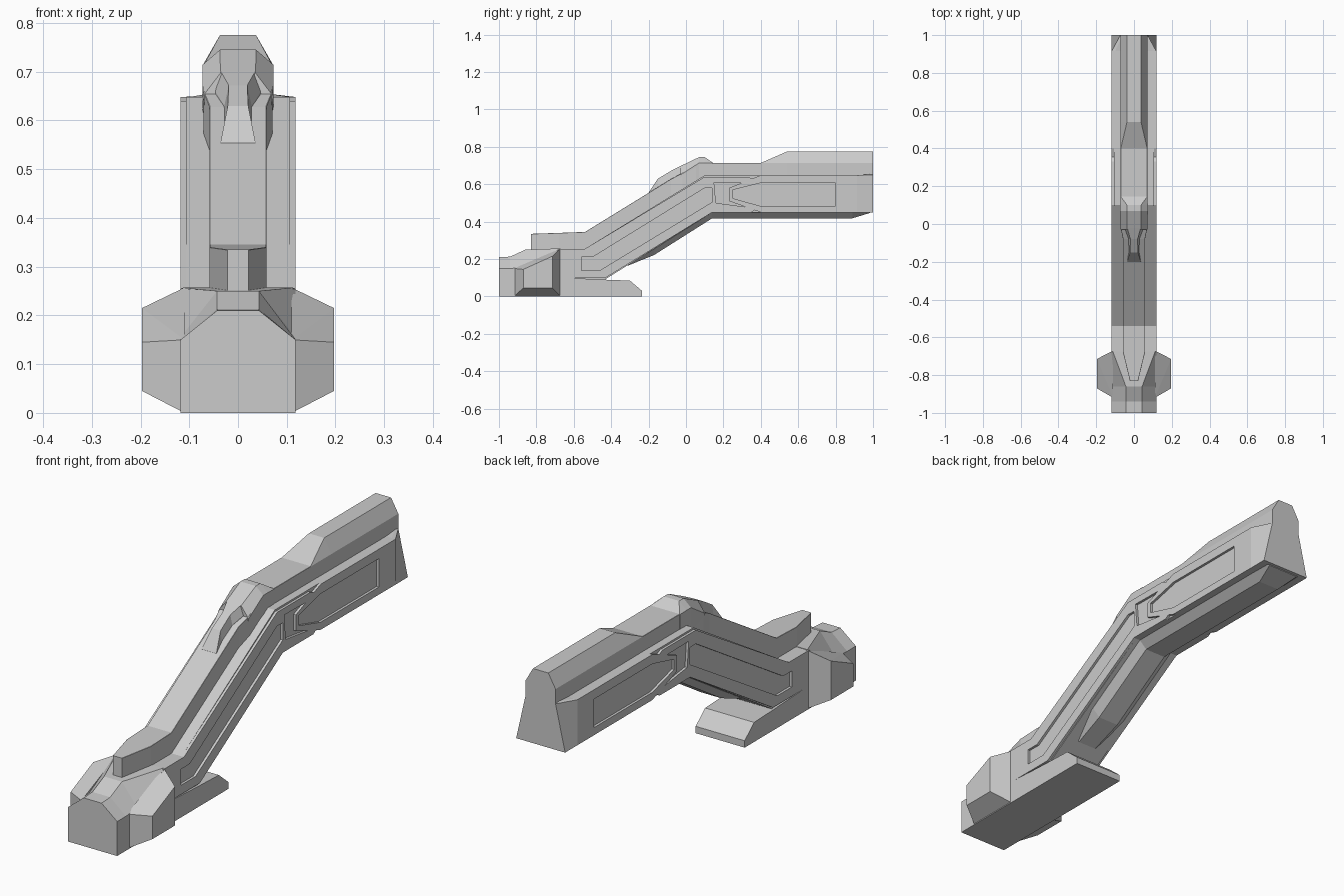
import bpy, bmesh


def finish(bm, name):
    bmesh.ops.triangulate(bm, faces=[f for f in bm.faces if len(f.verts) > 4])
    bmesh.ops.recalc_face_normals(bm, faces=bm.faces)
    me = bpy.data.meshes.new(name)
    bm.to_mesh(me)
    bm.free()
    ob = bpy.data.objects.new(name, me)
    bpy.context.collection.objects.link(ob)
    return ob


def prism(name, profile, x0, x1):
    """Side profile (y, z) extruded along x."""
    bm = bmesh.new()
    face = bm.faces.new([bm.verts.new((x0, y, z)) for y, z in profile])
    new = bmesh.ops.extrude_face_region(bm, geom=[face])["geom"]
    bmesh.ops.translate(bm, vec=(x1 - x0, 0, 0),
                        verts=[v for v in new if isinstance(v, bmesh.types.BMVert)])
    return finish(bm, name)


def loft(name, stations):
    """Symmetric six-point sections: y, top half-width, top z, shoulder half-width,
    shoulder z, base half-width, base z."""
    bm = bmesh.new()
    rings = []
    for y, a, zt, b, zs, c, zb in stations:
        half = [(c, zb), (b, zs), (a, zt)]
        pts = half + [(-x, z) for x, z in reversed(half)]
        rings.append([bm.verts.new((x, y, z)) for x, z in pts])
    for r, s in zip(rings, rings[1:]):
        for i in range(6):
            j = (i + 1) % 6
            bm.faces.new((r[i], r[j], s[j], s[i]))
    bm.faces.new(rings[0])
    bm.faces.new(rings[-1])
    return finish(bm, name)


def hull(name, points):
    bm = bmesh.new()
    for p in points:
        bm.verts.new(p)
    bmesh.ops.convex_hull(bm, input=bm.verts)
    bmesh.ops.dissolve_limit(bm, angle_limit=0.01, verts=bm.verts, edges=bm.edges)
    return finish(bm, name)


def framed_panel(name, side, outline, hole):
    """Raised side plate with a sunken inner panel."""
    plate = prism(name, outline, side * 0.09, side * W)
    cutter = prism(name + "_cutter", hole, side * 0.05, side * 0.15)
    mod = plate.modifiers.new("recess", "BOOLEAN")
    mod.operation, mod.object, mod.solver = "DIFFERENCE", cutter, "EXACT"
    bpy.context.view_layer.objects.active = plate
    bpy.ops.object.modifier_apply(modifier=mod.name)
    bpy.data.objects.remove(cutter)


W = 0.118

# bent leg core, seen from the side
prism("leg_core", [(-0.68, 0.08), (-0.68, 0.255), (-0.54, 0.255), (0.1, 0.648),
                   (0.915, 0.648), (0.915, 0.45), (0.14, 0.45), (-0.45, 0.08)],
      -0.107, 0.107)

# raised side plates
shin = [(-0.645, 0.1), (-0.645, 0.255), (-0.54, 0.255), (0.1, 0.64), (0.33, 0.64),
        (0.37, 0.622), (0.35, 0.607), (0.15, 0.61), (0.16, 0.5), (0.35, 0.475),
        (0.37, 0.463), (0.35, 0.45), (0.14, 0.45), (-0.43, 0.1)]
shin_hole = [(-0.56, 0.21), (-0.56, 0.14), (-0.46, 0.14), (0.14, 0.505),
             (0.14, 0.58), (0.1, 0.58), (-0.5, 0.21)]
thigh = [(0.23, 0.58), (0.4, 0.648), (0.915, 0.648), (0.915, 0.45), (0.4, 0.45),
         (0.23, 0.51)]
thigh_hole = [(0.25, 0.57), (0.4, 0.607), (0.8, 0.607), (0.8, 0.483), (0.4, 0.483),
              (0.25, 0.525)]
for side, tag in ((-1, "left"), (1, "right")):
    framed_panel(f"shin_panel_{tag}", side, shin, shin_hole)
    framed_panel(f"thigh_panel_{tag}", side, thigh, thigh_hole)
    # angular side fender of the foot
    outer = [(-0.87, 0.045), (-0.715, 0.045), (-0.715, 0.215), (-0.87, 0.145)]
    inner = [(-0.92, 0), (-0.67, 0), (-0.67, 0.257), (-0.92, 0.15)]
    hull(f"foot_fender_{tag}", [(side * 0.197, y, z) for y, z in outer]
         + [(side * 0.11, y, z) for y, z in inner])

# tapered hip end
loft("hip_end", [(0.915, 0.1, 0.648, W, 0.648, W, 0.45),
                 (1.0, 0.06, 0.655, 0.072, 0.65, W, 0.45)])

# top ridge running the whole leg
ridge = [(-0.83, 0.022, 0.335, 0.24), (-0.68, 0.058, 0.34, 0.24),
         (-0.54, 0.058, 0.345, 0.24), (-0.08, 0.058, 0.628, 0.52),
         (-0.02, 0.071, 0.66, 0.56), (0.06, 0.071, 0.7, 0.6), (0.13, 0.071, 0.714, 0.63),
         (0.4, 0.071, 0.714, 0.63)]
loft("top_ridge", [(y, w - 0.001, z, w, z - 0.001, w, b) for y, w, z, b in ridge]
     + [(y, 0.037, 0.775, 0.072, 0.714, 0.072, 0.63) for y in (0.54, 1.0)])

# knee cap with its narrow-waisted front fin
loft("knee_cap", [(-0.03, 0.036, 0.697, 0.072, 0.65, 0.06, 0.57),
                  (0.07, 0.037, 0.745, 0.073, 0.714, 0.073, 0.62),
                  (0.1, 0.037, 0.745, 0.073, 0.714, 0.073, 0.63),
                  (0.145, 0.07, 0.714, 0.072, 0.712, 0.072, 0.63)])
loft("knee_fin", [(-0.2, 0.036, 0.555, 0.037, 0.55, 0.037, 0.5),
                  (-0.15, 0.021, 0.63, 0.028, 0.58, 0.033, 0.53),
                  (-0.08, 0.019, 0.672, 0.028, 0.63, 0.035, 0.57),
                  (-0.02, 0.036, 0.702, 0.05, 0.665, 0.05, 0.6)])

# chamfered keel under the leg
keel = [(-0.31, 0.045, 0.165), (-0.17, 0.05, 0.222), (0.14, 0.05, 0.418),
        (0.89, 0.05, 0.418), (0.985, 0.075, 0.447)]
loft("under_keel", [(y, 0.085, z + 0.08, 0.085, z + 0.032, w, z) for y, w, z in keel[:-1]]
     + [(0.985, 0.085, 0.5, 0.085, 0.452, 0.075, 0.447)])

# foot: sloped toe and flat heel
loft("foot_toe", [(-1.0, 0.043, 0.21, W, 0.15, W, 0), (-0.94, 0.043, 0.213, W, 0.15, W, 0),
                  (-0.86, 0.043, 0.25, W, 0.155, W, 0),
                  (-0.675, 0.112, 0.257, W, 0.255, W, 0)])
prism("foot_heel", [(-0.68, 0), (-0.235, 0), (-0.235, 0.03), (-0.3, 0.085),
                    (-0.44, 0.09), (-0.645, 0.1), (-0.645, 0.255), (-0.68, 0.255)], -W, W)
